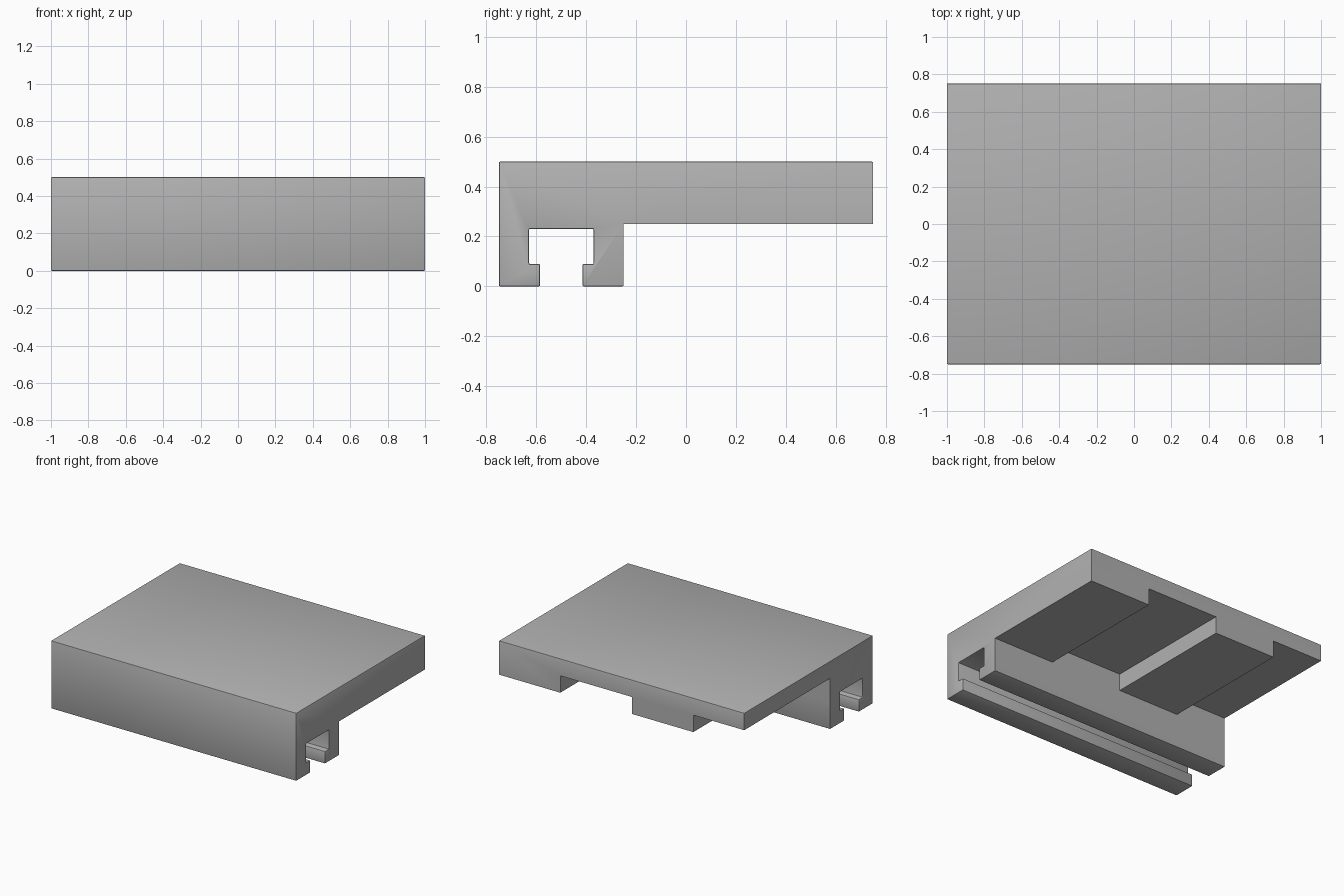
import bpy
import bmesh

default = bpy.data.objects.get("Cube")
if default:
    bpy.data.objects.remove(default, do_unlink=True)

# Single plain grey material
grey = bpy.data.materials.new("plain grey")
grey.use_nodes = True
grey.diffuse_color = (0.445, 0.445, 0.445, 1)
grey.node_tree.nodes["Principled BSDF"].inputs["Base Color"].default_value = grey.diffuse_color

HALF_X, HALF_Y = 1.0, 0.75
LEG_BACK = -0.25      # rear face of the front rail
SLAB_LOW = 0.25       # underside of the ribs
RECESS_TOP = 0.375    # underside between the ribs
SOFT = 0.005          # small edge rounding


def extrude_profile(name, points, x0, x1, soften=False):
    """Extrude a (y, z) outline along x."""
    bm = bmesh.new()
    face = bm.faces.new([bm.verts.new((x0, y, z)) for y, z in points])
    grown = bmesh.ops.extrude_face_region(bm, geom=[face])
    moved = [g for g in grown["geom"] if isinstance(g, bmesh.types.BMVert)]
    bmesh.ops.translate(bm, verts=moved, vec=(x1 - x0, 0, 0))
    bmesh.ops.recalc_face_normals(bm, faces=bm.faces[:])
    if soften:
        edges = [e for e in bm.edges
                 if all(abs(v.co.z - SLAB_LOW) > 0.001 for v in e.verts)]
        bmesh.ops.bevel(bm, geom=edges, offset=SOFT, segments=2,
                        profile=0.5, affect='EDGES')
    mesh = bpy.data.meshes.new(name)
    bm.to_mesh(mesh)
    bm.free()
    mesh.materials.append(grey)
    obj = bpy.data.objects.new(name, mesh)
    bpy.context.collection.objects.link(obj)
    return obj


# Slab and front rail with a T-shaped slot open at the bottom
body = extrude_profile("slotted_slab", [
    (-HALF_Y, 0), (-0.585, 0), (-0.585, 0.09), (-0.63, 0.09),
    (-0.63, 0.23), (-0.37, 0.23), (-0.37, 0.09), (-0.415, 0.09),
    (-0.415, 0), (LEG_BACK, 0), (LEG_BACK, SLAB_LOW),
    (HALF_Y, SLAB_LOW), (HALF_Y, 0.5), (-HALF_Y, 0.5)],
    -HALF_X, HALF_X, soften=True)

# Two recesses in the underside leave two ribs
for label, x0, x1 in (("middle", -0.085, 0.5), ("side", -1.1, -0.585)):
    cutter = extrude_profile(label + "_recess_cutter", [
        (LEG_BACK, 0.2), (0.85, 0.2), (0.85, RECESS_TOP),
        (LEG_BACK, RECESS_TOP)], x0, x1)
    cutter.hide_render = True
    cutter.hide_set(True)
    cutter.display_type = 'WIRE'
    cut = body.modifiers.new(label + " recess", 'BOOLEAN')
    cut.operation = 'DIFFERENCE'
    cut.solver = 'EXACT'
    cut.object = cutter

# Apply the cuts and remove the helpers
bpy.context.view_layer.objects.active = body
body.select_set(True)
for mod in list(body.modifiers):
    helper = mod.object
    bpy.ops.object.modifier_apply(modifier=mod.name)
    bpy.data.objects.remove(helper, do_unlink=True)
bpy.ops.object.shade_smooth_by_angle(angle=0.5)
